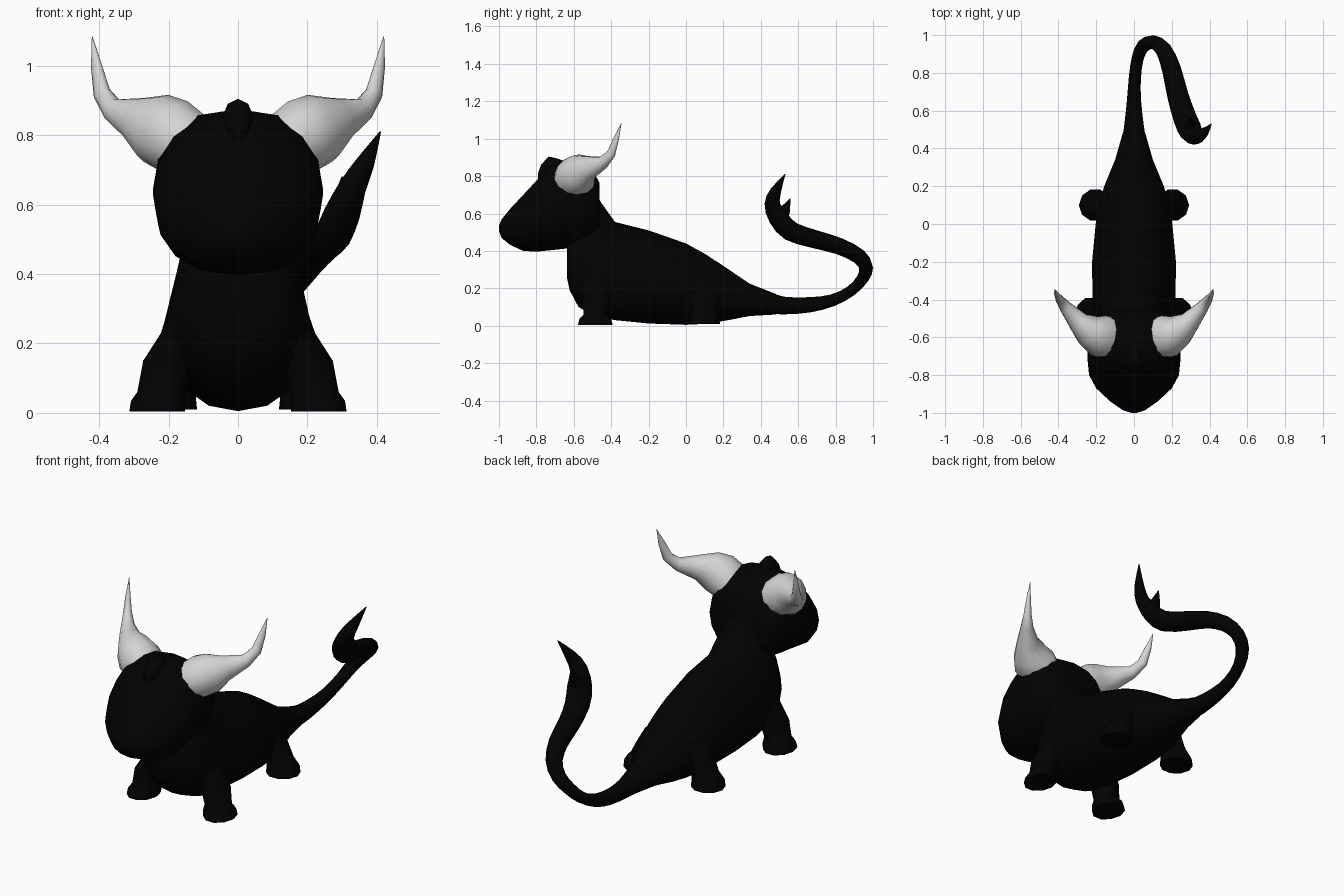
import bpy, bmesh, math
from mathutils import Vector

if "Cube" in bpy.data.objects:
    bpy.data.objects.remove(bpy.data.objects["Cube"])


def material(name, v):
    m = bpy.data.materials.new(name)
    m.diffuse_color = (v, v, v, 1)
    m.use_nodes = True
    m.node_tree.nodes["Principled BSDF"].inputs["Base Color"].default_value = m.diffuse_color
    return m


BLACK = material("black hide", 0.0006)
BONE = material("pale horn", 0.66)


def activate(ob):
    bpy.ops.object.select_all(action='DESELECT')
    ob.select_set(True)
    bpy.context.view_layer.objects.active = ob


def loft(name, rings, mat, mirror=False, angle=45, cap_start=True):
    """Skin a list of equal point rings and cap the ends."""
    bm = bmesh.new()
    rows = [[bm.verts.new(p) for p in r] for r in rings]
    n = len(rows[0])
    for a, b in zip(rows, rows[1:]):
        for i in range(n):
            j = (i + 1) % n
            bm.faces.new((a[i], a[j], b[j], b[i]))
    if cap_start:
        bm.faces.new(rows[0])
    bm.faces.new(rows[-1])
    bmesh.ops.recalc_face_normals(bm, faces=bm.faces)
    me = bpy.data.meshes.new(name)
    bm.to_mesh(me)
    bm.free()
    ob = bpy.data.objects.new(name, me)
    bpy.context.collection.objects.link(ob)
    me.materials.append(mat)
    activate(ob)
    if mirror:
        mod = ob.modifiers.new("mirror", 'MIRROR')
        mod.use_mirror_merge = False
        bpy.ops.object.modifier_apply(modifier=mod.name)
    bpy.ops.object.shade_smooth_by_angle(angle=math.radians(angle))
    return ob


def angles(n):
    return [2 * math.pi * i / n for i in range(n)]


def upright_ring(y, hw, lo, mid, hi, egg=0.0, n=16, p=0.9):
    """Ring in the xz plane, widest at mid; egg narrows the top."""
    pts = []
    for a in angles(n):
        c, s = math.cos(a), math.sin(a)
        c = math.copysign(abs(c) ** p, c)
        pts.append((hw * c * (1 - egg * max(s, 0)), y,
                    mid + s * ((hi - mid) if s > 0 else (mid - lo))))
    return pts


def flat_ring(x, y, z, rx, ry, n=10):
    return [(x + rx * math.cos(a), y + ry * math.sin(a), z) for a in angles(n)]


def smooth(path):
    """Insert a Catmull-Rom midpoint in every span."""
    out = []
    for i in range(len(path) - 1):
        a, b, c, d = (path[max(i - 1, 0)], path[i], path[i + 1],
                      path[min(i + 2, len(path) - 1)])
        out += [b, tuple((9 * (q + r) - p - s) / 16 for p, q, r, s in zip(a, b, c, d))]
    return out + [path[-1]]


def sweep(path, n=10):
    """Rings across a path of (x, y, z, side radius, up radius)."""
    pts = [Vector(p[:3]) for p in path]
    out, side = [], None
    for i, p in enumerate(pts):
        t = (pts[min(i + 1, len(pts) - 1)] - pts[max(i - 1, 0)]).normalized()
        if side is None:
            side = t.cross(Vector((0, 0, 1)))
        side = (side - t * side.dot(t)).normalized()
        up = side.cross(t)
        ru, rv = path[i][3:]
        out.append([p + side * ru * math.cos(a) + up * rv * math.sin(a)
                    for a in angles(n)])
    return out


# Torso with neck, tapering into the tail root: y, half width, low, mid, high
torso = [(-.635, .10, .25, .34, .44), (-.622, .14, .19, .32, .55),
         (-.575, .18, .10, .28, .66), (-.50, .203, .06, .25, .75),
         (-.455, .214, .045, .24, .66), (-.38, .22, .03, .23, .555),
         (-.2, .222, .012, .23, .51), (0, .203, .005, .21, .44),
         (.1, .185, .01, .19, .385), (.2, .158, .025, .17, .32),
         (.34, .1, .052, .135, .225), (.48, .06, .06, .115, .17)]
body = loft("body", [upright_ring(*r, egg=0.28, p=0.92) for r in torso], BLACK)

# Head
head = [(-1.0, .015, .505, .535), (-.985, .06, .468, .57), (-.94, .125, .432, .625),
        (-.87, .20, .40, .70), (-.80, .238, .396, .775), (-.73, .245, .403, .855),
        (-.65, .245, .412, .875), (-.56, .235, .428, .86), (-.49, .2, .45, .815),
        (-.463, .16, .49, .765)]
parts = [loft("head", [upright_ring(y, w, a, (a + b) / 2, b, p=0.8)
                       for y, w, a, b in head], BLACK)]

# Crest knob on the forehead
knob = [(-.79, .012, .775, .82), (-.775, .034, .78, .86), (-.735, .045, .80, .905),
        (-.68, .04, .82, .892), (-.64, .02, .83, .874)]
parts.append(loft("forehead_knob", [upright_ring(y, w, a, (a + b) / 2, b, n=8, p=1.2)
                                    for y, w, a, b in knob], BLACK))

# Tail, curling round and up to a pointed tip
tail = [(0, .4, .13, .07, .065), (0, .52, .108, .052, .05), (0, .66, .112, .037, .043),
        (.005, .78, .135, .032, .034), (.02, .88, .185, .032, .03), (.05, .943, .25, .037, .032),
        (.10, .963, .31, .038, .037), (.155, .925, .37, .04, .043),
        (.198, .82, .425, .042, .052), (.232, .68, .465, .046, .058),
        (.27, .56, .505, .048, .064), (.30, .495, .575, .045, .064),
        (.33, .462, .65, .037, .045), (.367, .48, .72, .026, .03),
        (.41, .53, .81, .002, .002)]
parts.append(loft("tail", sweep(smooth(tail)), BLACK))

# Short barb below the tail tip
barb = [(.30, .50, .57, .04, .05), (.30, .53, .62, .026, .033),
        (.30, .558, .68, .002, .002)]
parts.append(loft("tail_barb", sweep(barb, 6), BLACK))

# Legs with flared paws: x, y, z, x radius, y radius
front_leg = [(.13, -.46, .30, .05, .08), (.16, -.47, .225, .065, .09),
             (.2, -.48, .15, .073, .08), (.22, -.485, .06, .07, .065),
             (.228, -.485, .035, .08, .09), (.233, -.485, .004, .08, .098)]
hind_leg = [(.11, .09, .25, .05, .09), (.15, .095, .16, .065, .085),
            (.185, .10, .09, .068, .07), (.205, .10, .05, .083, .08),
            (.205, .10, .01, .087, .086)]
for name, rings in (("front_legs", front_leg), ("hind_legs", hind_leg)):
    parts.append(loft(name, [flat_ring(*r) for r in rings], BLACK, mirror=True))

# Fuse all the dark parts into one skin
for part in parts:
    activate(body)
    mod = body.modifiers.new("fuse", 'BOOLEAN')
    mod.operation, mod.solver, mod.object = 'UNION', 'EXACT', part
    bpy.ops.object.modifier_apply(modifier=mod.name)
    bpy.data.objects.remove(part)
activate(body)
bpy.ops.object.shade_smooth_by_angle(angle=math.radians(45))

# Horns
horn = [(.15, -.60, .775, .112, .10), (.19, -.59, .80, .112, .108),
        (.237, -.565, .82, .088, .103), (.292, -.52, .845, .058, .066),
        (.36, -.443, .873, .035, .034), (.392, -.40, .92, .022, .027),
        (.408, -.373, 1.0, .012, .018), (.42, -.345, 1.085, .001, .001)]
loft("horns", sweep(horn, 12), BONE, mirror=True, angle=50, cap_start=False)
